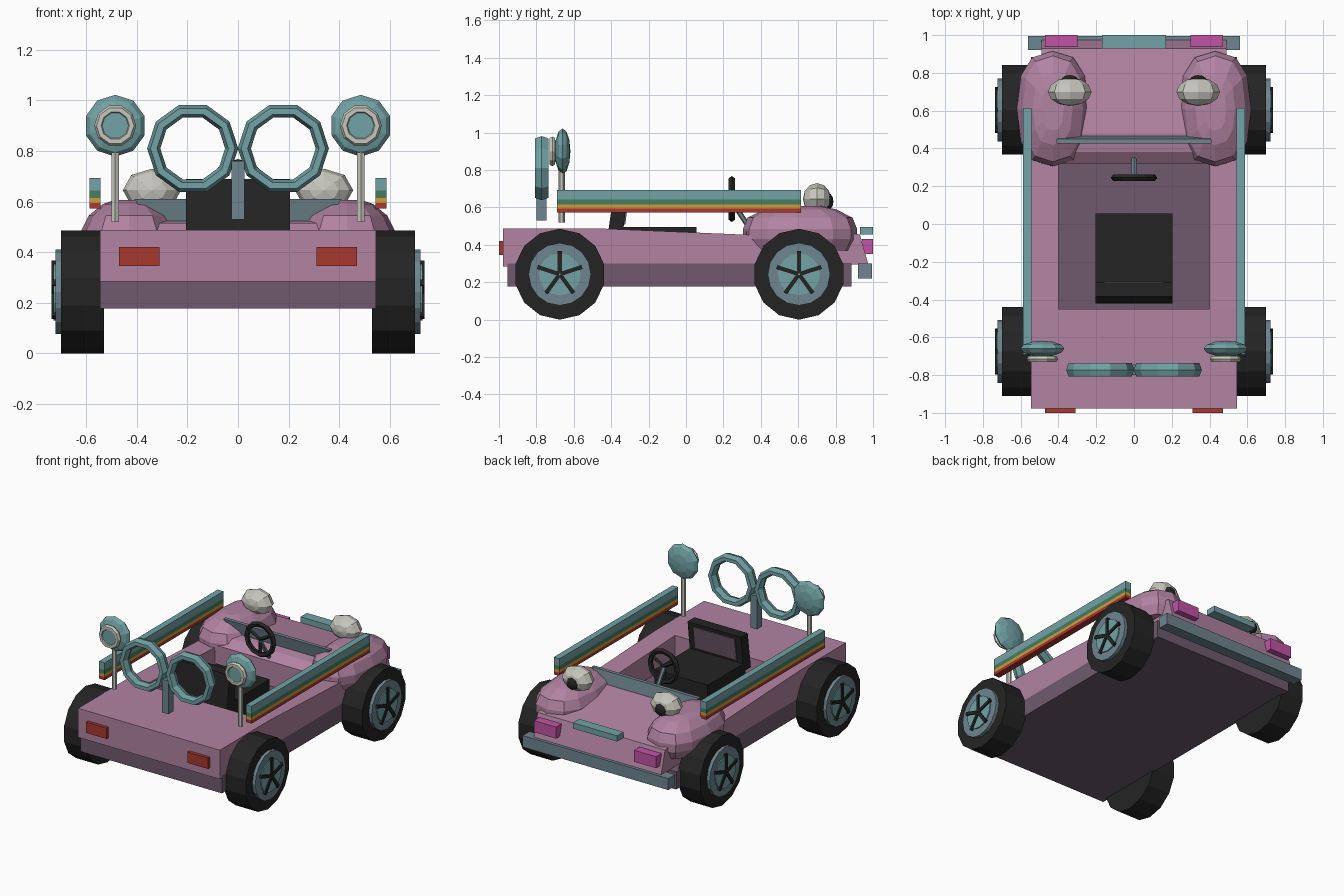
import bpy, bmesh, math
from mathutils import Vector, Matrix

if "Cube" in bpy.data.objects:
    bpy.data.objects.remove(bpy.data.objects["Cube"])


def material(name, r, g, b):
    m = bpy.data.materials.new(name)
    lin = [((c / 255 + 0.055) / 1.055) ** 2.4 for c in (r, g, b)]
    m.diffuse_color = (*lin, 1)
    m.use_nodes = True
    m.node_tree.nodes["Principled BSDF"].inputs["Base Color"].default_value = m.diffuse_color
    return m


PINK = material("dusty pink", 178, 131, 162)
PURPLE = material("dark purple", 112, 90, 110)
TEAL = material("teal", 114, 162, 165)
SLATE = material("slate", 110, 133, 143)
BLACK = material("black", 36, 36, 36)
WHITE = material("off white", 200, 199, 190)
MAGENTA = material("magenta", 192, 84, 165)
RED = material("red", 168, 56, 46)
GREEN = material("green", 72, 125, 96)
YELLOW = material("amber", 208, 156, 60)


def finish(name, bm, mat):
    bmesh.ops.recalc_face_normals(bm, faces=bm.faces)
    me = bpy.data.meshes.new(name)
    bm.to_mesh(me)
    bm.free()
    me.materials.append(mat)
    ob = bpy.data.objects.new(name, me)
    bpy.context.collection.objects.link(ob)
    return ob


def loft(name, rings, mat):
    """Skin a list of equal-length closed rings and cap both ends."""
    bm = bmesh.new()
    vs = [[bm.verts.new(p) for p in ring] for ring in rings]
    n = len(vs[0])
    for a, b in zip(vs, vs[1:]):
        for i in range(n):
            bm.faces.new((a[i], a[(i + 1) % n], b[(i + 1) % n], b[i]))
    bm.faces.new(vs[0])
    bm.faces.new(vs[-1])
    return finish(name, bm, mat)


def prism(name, yz, x0, x1, mat):
    return loft(name, [[(x, y, z) for y, z in yz] for x in (x0, x1)], mat)


def box(name, x, y, z, mat):
    return prism(name, [(y[0], z[0]), (y[1], z[0]), (y[1], z[1]), (y[0], z[1])], x[0], x[1], mat)


def rod(name, a, b, r, mat, n=12, r2=None, turn=0.0):
    a, b = Vector(a), Vector(b)
    d = b - a
    bm = bmesh.new()
    bmesh.ops.create_cone(bm, cap_ends=True, segments=n, radius1=r, radius2=r2 or r, depth=d.length,
                          matrix=Matrix.Translation((a + b) / 2) @ d.to_track_quat('Z', 'Y').to_matrix().to_4x4()
                          @ Matrix.Rotation(turn, 4, 'Z'))
    return finish(name, bm, mat)


def ball(name, c, s, mat, u=10, v=6):
    """Ellipsoid with its poles along y."""
    bm = bmesh.new()
    bmesh.ops.create_uvsphere(bm, u_segments=u, v_segments=v, radius=1,
                              matrix=Matrix.Translation(c) @ Matrix.Diagonal((*s, 1))
                              @ Matrix.Rotation(math.pi / 2, 4, 'X'))
    return finish(name, bm, mat)


def ring(name, c, major, minor, mat, n=10, m=6, depth=1.0):
    bpy.ops.mesh.primitive_torus_add(location=c, rotation=(math.pi / 2, 0, 0), major_segments=n,
                                     minor_segments=m, major_radius=major, minor_radius=minor)
    ob = bpy.context.object
    ob.name = name
    ob.scale.z = depth
    ob.data.materials.append(mat)
    return ob


# chassis and floor, rear deck, hood
box("chassis", (-.545, .545), (-.955, .885), (.178, .30), PURPLE)
box("rear_deck", (-.545, .545), (-.978, -.45), (.285, .487), PINK)
prism("hood", [(.32, .295), (.32, .47), (.38, .515), (.48, .53), (.93, .455), (.975, .295)], -.49, .49, PINK)

# front bumper and grille
box("bumper", (-.56, .56), (.92, .995), (.22, .30), SLATE)
box("grille", (-.17, .17), (.93, 1.0), (.455, .495), TEAL)

# low windscreen, tapering downwards
loft("windscreen", [[(-w, y, z), (w, y, z), (w, y + .025, z), (-w, y + .025, z)]
                    for w, y, z in ((.34, .445, .51), (.41, .425, .61))], SLATE)

# seat
box("seat_cushion", (-.205, .205), (-.36, .055), (.295, .495), BLACK)
prism("seat_back", [(-.42, .44), (-.34, .44), (-.31, .69), (-.385, .69)], -.205, .205, BLACK)
prism("seat_back_panel", [(-.335, .51), (-.325, .51), (-.304, .665), (-.314, .665)], -.16, .16, PURPLE)

# steering wheel
hub = (0, .245, .645)
ring("steering_wheel", hub, .105, .018, BLACK, 12, 5)
for i in range(3):
    a = -math.pi / 2 + i * math.tau / 3
    rod("steering_spoke", hub, (.105 * math.cos(a), .245, .645 + .105 * math.sin(a)), .012, BLACK, 4)
rod("steering_column", (0, .24, .64), (0, .36, .46), .014, SLATE, 6)

# post carrying the two round frames at the tail
box("frame_post", (-.025, .025), (-.80, -.745), (.53, .76), SLATE)

for s in (-1, 1):
    # cabin side
    prism("cabin_side", [(-.45, .295), (.42, .295), (.42, .45), (-.45, .487)], s * .40, s * .545, PINK)

    # faceted front fender
    rings = []
    for z, k in ((.37, .82), (.43, .97), (.485, 1), (.545, .84), (.59, .55), (.607, .3)):
        r = []
        for i in range(12):
            a = math.tau * i / 12
            c, t = math.cos(a), math.sin(a)
            r.append((s * (.43 + .19 * k * math.copysign(abs(c) ** .8, c)),
                      .61 + .305 * min(1, k + .08) * math.copysign(abs(t) ** .8, t), z))
        rings.append(r)
    loft("front_fender", rings, PINK)

    # eye with pupil on the fender
    ball("eye", (s * .34, .70, .645), (.115, .075, .085), WHITE, 8, 6)
    ball("pupil", (s * .34, .76, .632), (.045, .028, .045), BLACK, 8, 6)

    # front and tail lights
    box("headlight", (s * .30, s * .47), (.94, 1.0), (.35, .43), MAGENTA)
    box("tail_light", (s * .31, s * .47), (-1.0, -.97), (.345, .42), RED)

    # striped side rail
    for name, z0, z1, m in (("red", .573, .595, RED), ("amber", .595, .615, YELLOW),
                            ("green", .615, .643, GREEN), ("teal", .643, .693, TEAL)):
        box("rail_stripe_" + name, (s * .543, s * .587), (-.69, .615), (z0, z1), m)

    # round lamp on a pole
    rod("lamp_pole", (s * .485, -.665, .52), (s * .485, -.665, .82), .017, WHITE, 6)
    ball("lamp_shell", (s * .485, -.66, .90), (.122, .042, .122), TEAL, 10, 6)
    ring("lamp_rim", (s * .485, -.715, .90), .065, .018, WHITE, 10, 6)
    rod("lamp_lens", (s * .485, -.69, .90), (s * .485, -.724, .90), .058, TEAL, 10)

    # round frame
    ring("round_frame", (s * .179, -.772, .81), .154, .026, TEAL, 10, 6, 1.6)

    # wheels
    for y in (-.675, .604):
        def at(x, dy=0, dz=0):
            return (s * x, y + dy, .243 + dz)
        rod("tyre", at(.53), at(.70), .243, BLACK, 14)
        rod("wheel_rim", at(.69), at(.722), .167, SLATE, 16)
        rod("hub_disc", at(.72), at(.729), .112, TEAL, 16)
        for i in range(5):
            a = math.pi / 2 + i * math.tau / 5
            u = Vector((0, math.cos(a), math.sin(a)))
            v = Vector((0, -math.sin(a), math.cos(a))) * .011
            p, q = u * .005, u * .125
            loft("wheel_spoke", [[Vector(at(x)) + w for w in (p - v, q - v, q + v, p + v)]
                                 for x in (.715, .737)], BLACK)
